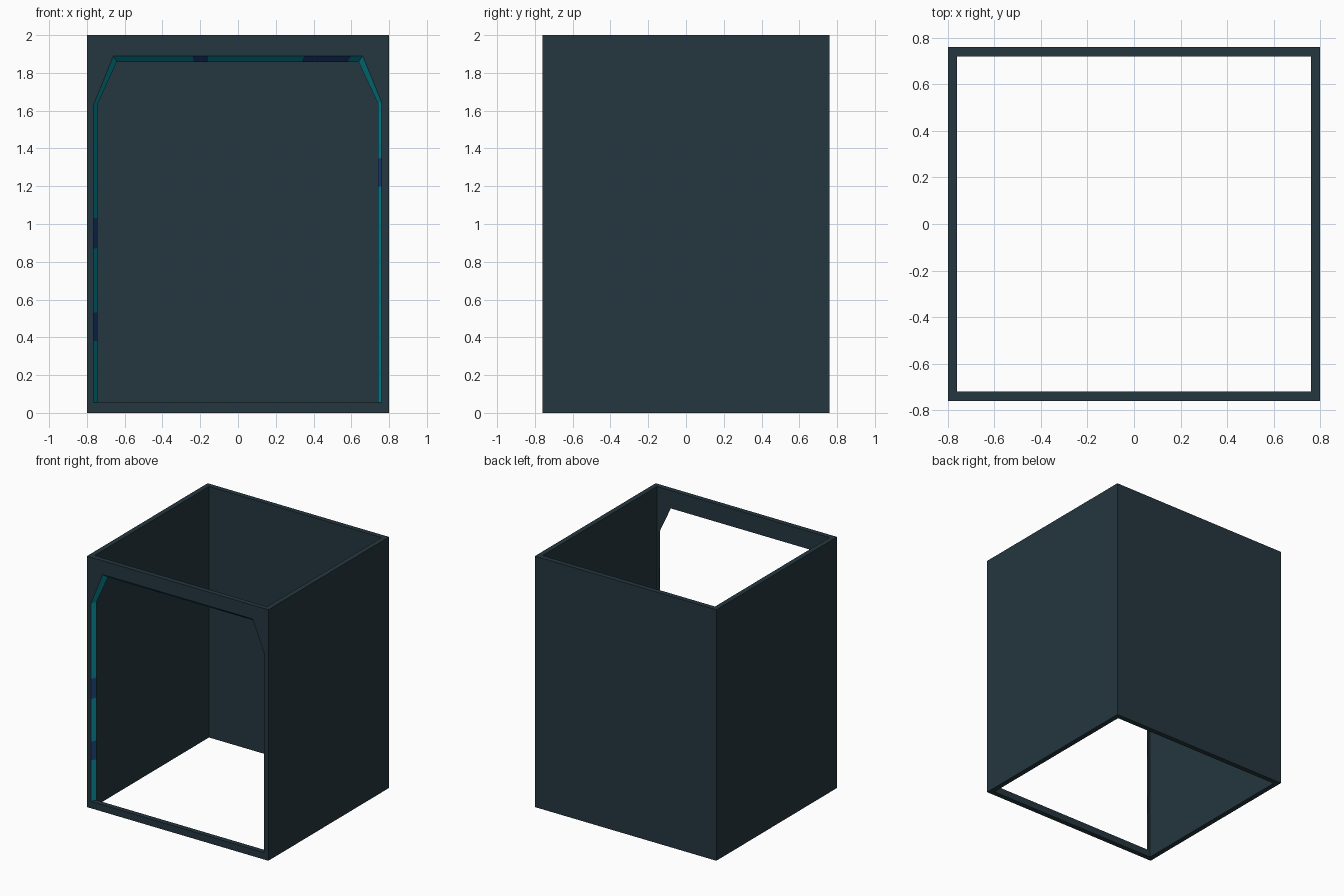
import bpy, bmesh
from mathutils import Vector

if "Cube" in bpy.data.objects:
    bpy.data.objects.remove(bpy.data.objects["Cube"])


def material(name, color):
    m = bpy.data.materials.new(name)
    m.diffuse_color = (*color, 1)
    m.use_nodes = True
    m.node_tree.nodes["Principled BSDF"].inputs["Base Color"].default_value = m.diffuse_color
    return m


DARK = material("dark slate", (0.0177, 0.0382, 0.0482))
TEAL = material("teal glow", (0.0024, 0.27, 0.335))
NAVY = material("navy blue", (0.013, 0.055, 0.21))

W, D, H, T = 0.80, 0.76, 2.0, 0.04   # half width, half depth, height, wall thickness


def finish(name, bm, mats):
    me = bpy.data.meshes.new(name)
    bm.to_mesh(me)
    bm.free()
    for m in mats:
        me.materials.append(m)
    ob = bpy.data.objects.new(name, me)
    bpy.context.collection.objects.link(ob)
    return ob


# Side and back walls: one U-shaped shell, its ends closed by the front frame
bm = bmesh.new()
plan = [(-W, -D + T), (-W, D), (W, D), (W, -D + T),
        (W - T, -D + T), (W - T, D - T), (-W + T, D - T), (-W + T, -D + T)]
low = [bm.verts.new((x, y, 0)) for x, y in plan]
top = [bm.verts.new((x, y, H)) for x, y in plan]
for i in range(8):
    if i not in (3, 7):
        j = (i + 1) % 8
        bm.faces.new((low[i], low[j], top[j], top[i]))
for ring in (low, top):
    for i in range(3):
        bm.faces.new((ring[i], ring[i + 1], ring[6 - i], ring[7 - i]))
bmesh.ops.recalc_face_normals(bm, faces=bm.faces)
finish("side_and_back_walls", bm, [DARK])

# Opening outlines: wider at the front of the wall, narrower at its back
front_hole = [(-0.765, 0.055), (0.76, 0.055), (0.76, 1.645),
              (0.66, 1.89), (-0.66, 1.89), (-0.765, 1.63)]
back_hole = [(-0.743, 0.055), (0.74, 0.055), (0.74, 1.64),
             (0.638, 1.858), (-0.642, 1.858), (-0.743, 1.635)]


def with_corners(p):
    """Adds a point halfway along each chamfer to pair with the wall corner."""
    mid = lambda a, b: ((a[0] + b[0]) / 2, (a[1] + b[1]) / 2)
    return p[:3] + [mid(p[2], p[3])] + p[3:5] + [mid(p[4], p[5])] + p[5:]


# Front frame with the chamfered opening
bm = bmesh.new()
rim = [(-W, 0), (W, 0), (W, 1.645), (W, H), (0.66, H), (-0.66, H), (-W, H), (-W, 1.63)]
loops = []
for pts, y in ((rim, -D), (with_corners(front_hole), -D),
               (with_corners(back_hole), -D + T), (rim, -D + T)):
    loops.append([bm.verts.new((x, y, z)) for x, z in pts])
for k in range(4):
    a, b = loops[k], loops[(k + 1) % 4]
    for i in range(8):
        if k == 1 and i != 0:      # the glowing strip covers these inner faces
            continue
        j = (i + 1) % 8
        bm.faces.new((a[i], a[j], b[j], b[i]))
bmesh.ops.recalc_face_normals(bm, faces=bm.faces)
finish("front_frame", bm, [DARK])

# Strip around the opening, with navy segments given as ranges along each side
navy = {1: (2, [(1.20, 1.35)]),                    # right side, by z
        3: (0, [(0.35, 0.60), (-0.24, -0.16)]),    # top, by x
        5: (2, [(0.87, 1.03), (0.38, 0.53)])}      # left side, by z
bm = bmesh.new()
centre = Vector((0, -D, 1.0))
for i in range(1, 6):
    j = (i + 1) % 6
    fa, fb = (Vector((p[0], -D, p[1])) for p in (front_hole[i], front_hole[j]))
    ba, bb = (Vector((p[0], -D + T, p[1])) for p in (back_hole[i], back_hole[j]))
    axis, spans = navy.get(i, (0, []))
    cuts = sorted([0.0, 1.0] + [(v - fa[axis]) / (fb[axis] - fa[axis])
                                for s in spans for v in s])
    for k, (t, u) in enumerate(zip(cuts, cuts[1:])):
        quad = [fa.lerp(fb, t), fa.lerp(fb, u), ba.lerp(bb, u), ba.lerp(bb, t)]
        f = bm.faces.new([bm.verts.new(p) for p in quad])
        f.material_index = k % 2
        f.normal_update()
        if f.normal.dot(centre - f.calc_center_median()) < 0:
            f.normal_flip()
bmesh.ops.remove_doubles(bm, verts=bm.verts, dist=1e-5)
finish("opening_light_strip", bm, [TEAL, NAVY])
